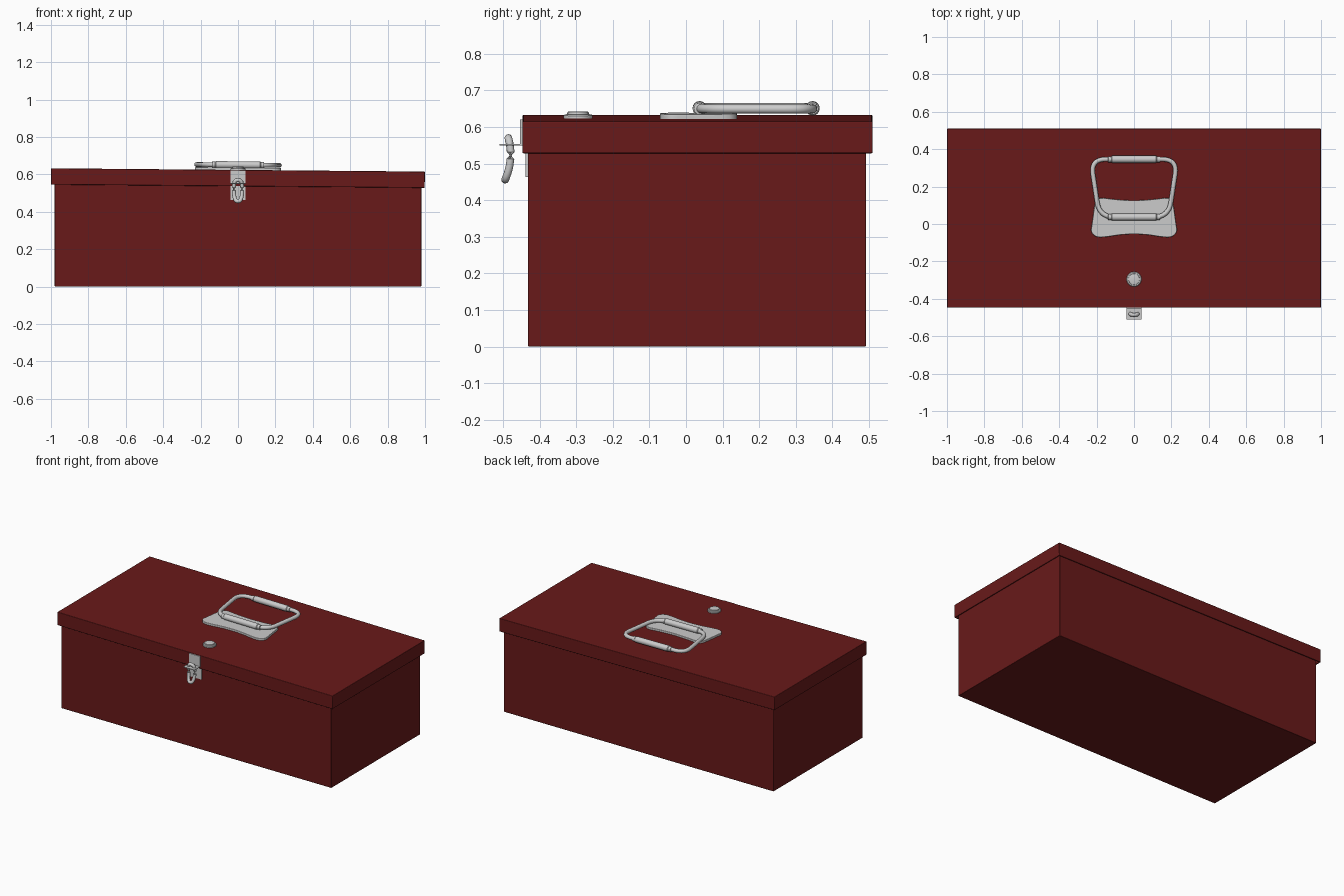
import bpy, bmesh, math
from mathutils import Vector, Matrix

if "Cube" in bpy.data.objects:
    bpy.data.objects.remove(bpy.data.objects["Cube"])

red = bpy.data.materials.new("dark_red")
red.diffuse_color = (0.14, 0.01, 0.01, 1)
red.use_nodes = True
red.node_tree.nodes["Principled BSDF"].inputs["Base Color"].default_value = red.diffuse_color
TILT = 0.0088  # the lid drops slightly towards +x


def finish(name, bm, mat=None, bevel=0, smooth=True, tilt_z=None):
    bmesh.ops.recalc_face_normals(bm, faces=bm.faces)
    me = bpy.data.meshes.new(name)
    bm.to_mesh(me)
    bm.free()
    ob = bpy.data.objects.new(name, me)
    bpy.context.collection.objects.link(ob)
    if mat:
        me.materials.append(mat)
    if tilt_z is not None:
        ob.location.z = tilt_z
        ob.rotation_euler.y = math.atan(TILT)
    if bevel:
        m = ob.modifiers.new("Bevel", 'BEVEL')
        m.width, m.segments = bevel, 3
        m.limit_method = 'ANGLE'
    if smooth:
        bpy.ops.object.select_all(action='DESELECT')
        ob.select_set(True)
        bpy.context.view_layer.objects.active = ob
        bpy.ops.object.shade_smooth_by_angle(angle=math.radians(35))
    return ob


def add_box(bm, lo, hi):
    lo, hi = Vector(lo), Vector(hi)
    s = hi - lo
    mat = Matrix.Translation((lo + hi) / 2) @ Matrix.Diagonal((*s, 1))
    return bmesh.ops.create_cube(bm, size=1, matrix=mat)['verts']


def hollow_box(name, lo, hi, wall, open_up, **kw):
    # box with one open side, thickened inwards
    bm = bmesh.new()
    add_box(bm, lo, hi)
    side = max if open_up else min
    face = side(bm.faces, key=lambda f: f.calc_center_median().z)
    ins = bmesh.ops.inset_individual(bm, faces=[face], thickness=wall)
    ext = bmesh.ops.extrude_discrete_faces(bm, faces=[face])['faces'][0]
    depth = hi[2] - lo[2] - wall
    bmesh.ops.translate(bm, verts=ext.verts, vec=(0, 0, -depth if open_up else depth))
    return finish(name, bm, **kw)


def box(name, lo, hi, **kw):
    bm = bmesh.new()
    add_box(bm, lo, hi)
    return finish(name, bm, **kw)


def tube(name, pts, radius, tilt_z=None, sides=12, scale=(1, 1)):
    # closed round wire through pts
    bm = bmesh.new()
    n, rings = len(pts), []
    pts = [Vector(p) for p in pts]
    normal = Vector((0, 0, 1)) if abs(pts[0].z - pts[n // 2].z) < 0.01 else Vector((0, 1, 0))
    for i, p in enumerate(pts):
        t = (pts[(i + 1) % n] - pts[i - 1]).normalized()
        u = t.cross(normal).normalized()
        v = u.cross(t)
        rings.append([bm.verts.new(p + radius * (u * scale[0] * math.cos(a) + v * scale[1] * math.sin(a)))
                      for a in (k * math.tau / sides for k in range(sides))])
    for i in range(n):
        a, b = rings[i], rings[(i + 1) % n]
        for k in range(sides):
            j = (k + 1) % sides
            bm.faces.new((a[k], a[j], b[j], b[k]))
    return finish(name, bm, tilt_z=tilt_z)


def rounded(corners, radius, steps=6):
    # replace polygon corners by smooth curves
    out, n = [], len(corners)
    for i, c in enumerate(corners):
        c = Vector(c)
        a, b = (Vector(corners[j % n]) for j in (i - 1, i + 1))
        p, q = (c + (e - c).normalized() * min(radius, (e - c).length * 0.45) for e in (a, b))
        for s in range(steps + 1):
            t = s / steps
            out.append(p * (1 - t) ** 2 + c * 2 * t * (1 - t) + q * t * t)
    return out


def prism(name, outline, z0, z1, **kw):
    bm = bmesh.new()
    f = bm.faces.new([bm.verts.new((p[0], p[1], z0)) for p in outline])
    e = bmesh.ops.extrude_face_region(bm, geom=[f])['geom']
    bmesh.ops.translate(bm, verts=[v for v in e if isinstance(v, bmesh.types.BMVert)], vec=(0, 0, z1 - z0))
    return finish(name, bm, **kw)


def lathe(name, profile, matrix, sides=32, **kw):
    # profile of (radius, height) stacked along local z, capped at both ends
    bm = bmesh.new()
    rings = [[bm.verts.new(matrix @ Vector((r * math.cos(k * math.tau / sides),
                                            r * math.sin(k * math.tau / sides), h)))
              for k in range(sides)] for r, h in profile]
    for a, b in zip(rings, rings[1:]):
        for k in range(sides):
            j = (k + 1) % sides
            bm.faces.new((a[k], a[j], b[j], b[k]))
    bm.faces.new(rings[0])
    bm.faces.new(rings[-1])
    return finish(name, bm, **kw)


# body tray and overlapping, slightly tilted lid
hollow_box("body", (-0.98, -0.432, 0), (0.98, 0.492, 0.59), 0.01, True, mat=red, bevel=0.005)
hollow_box("lid", (-0.999, -0.447, -0.087), (0.999, 0.51, 0), 0.01, False,
           mat=red, bevel=0.007, tilt_z=0.624)

# handle base plate with wavy front and back edges
edge = [(-0.225, 0.0), (-0.205, 0.145), (-0.1, 0.131), (0, 0.125), (0.1, 0.131), (0.205, 0.145), (0.225, 0.0),
        (0.232, -0.045), (0.2, -0.072), (0.15, -0.07), (0.08, -0.058), (0, -0.053),
        (-0.08, -0.058), (-0.15, -0.07), (-0.2, -0.072), (-0.232, -0.045)]
prism("handle_plate", rounded(edge, 0.045, 4), -0.004, 0.013, bevel=0.003, tilt_z=0.624)

# folded-down wire handle with two grips
loop = [(-0.185, 0.037, 0.027), (0.185, 0.037, 0.027), (0.232, 0.346, 0.027), (-0.232, 0.346, 0.027)]
tube("handle_wire", rounded(loop, 0.08, 8), 0.0125, tilt_z=0.624)
grip = [(0.012, -0.14), (0.016, -0.138), (0.016, -0.122), (0.019, -0.118),
        (0.019, 0.118), (0.016, 0.122), (0.016, 0.138), (0.012, 0.14)]
for name, y in (("front_grip", 0.037), ("back_grip", 0.346)):
    lathe(name, grip, Matrix.Translation((0, y, 0.027)) @ Matrix.Rotation(math.pi / 2, 4, 'Y'),
          sides=16, tilt_z=0.624)

# stepped lid button
lathe("lid_button", [(0.04, -0.005), (0.04, 0.007), (0.037, 0.01), (0.03, 0.011),
                     (0.029, 0.017), (0.026, 0.018)],
      Matrix.Translation((0, -0.295, 0)), tilt_z=0.624)

# latch: bent hasp on the lid, plate on the body
bm = bmesh.new()
add_box(bm, (-0.04, -0.453, 0.55), (0.04, -0.444, 0.621))
add_box(bm, (-0.04, -0.51, 0.55), (0.04, -0.446, 0.554))
finish("latch_hasp", bm, smooth=False)
box("latch_plate", (-0.04, -0.438, 0.463), (0.04, -0.43, 0.56), smooth=False)

# hanging curved latch ring
ring = []
for k in range(32):
    a = k * math.tau / 32
    c, s = math.cos(a), math.sin(a)
    z = 0.513 + 0.057 * math.copysign(abs(s) ** 0.7, s)
    x = 0.022 * math.copysign(abs(c) ** 0.7, c) * (1 + 0.12 * s)
    ring.append((x, -0.479 - 3.2 * (z - 0.525) ** 2, z))
tube("latch_ring", ring, 0.0105)
